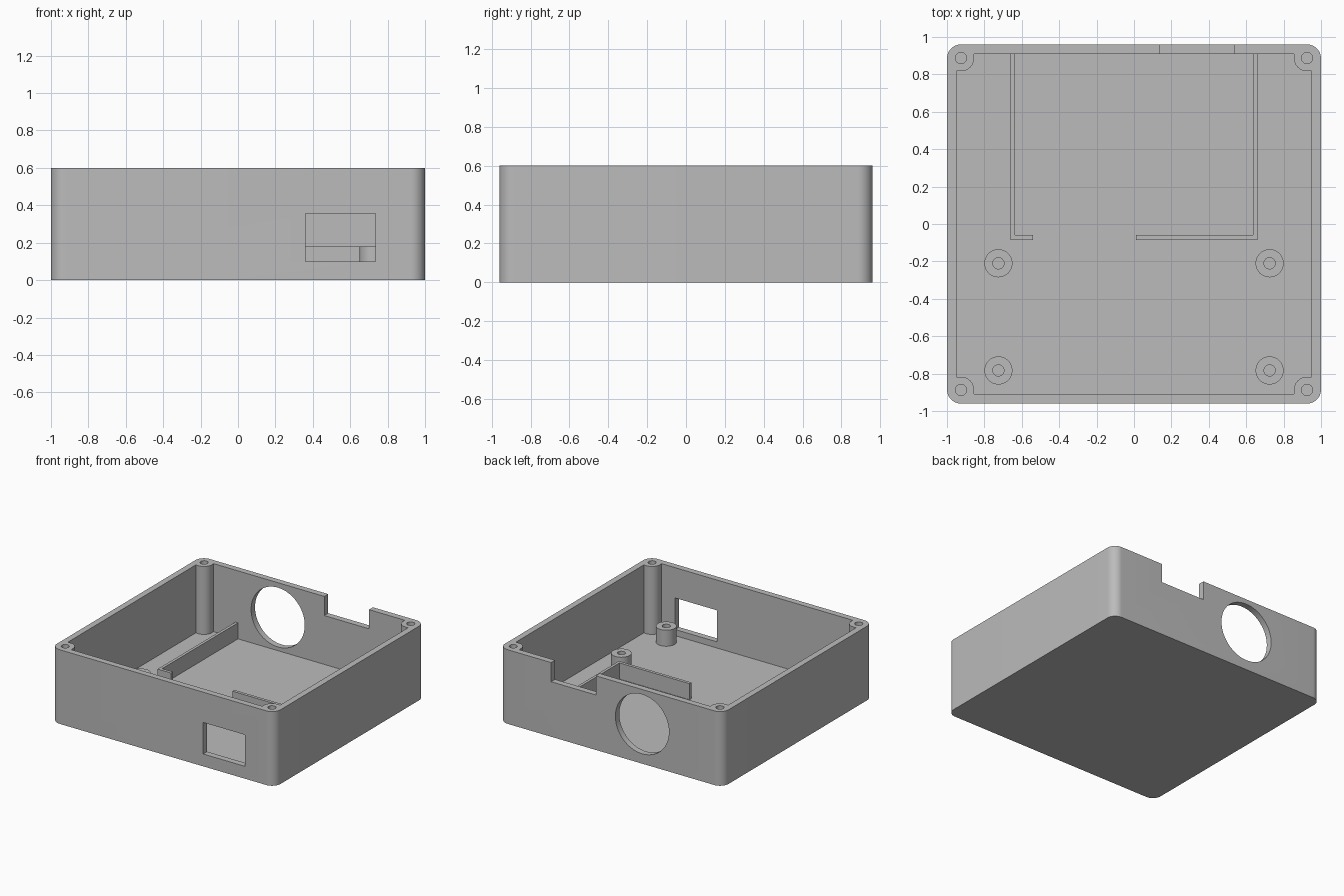
import bpy, bmesh, math

if "Cube" in bpy.data.objects:
    bpy.data.objects.remove(bpy.data.objects["Cube"], do_unlink=True)

# Overall dimensions
HX, HY, HEIGHT = 1.0, 0.96, 0.6
WALL, FLOOR, RADIUS = 0.05, 0.05, 0.075
POST_X, POST_Y, POST_R = 0.925, 0.887, 0.07
SCREW_R = 0.03
RAIL_TOP = 0.18
MIRRORS = [(1, 1), (-1, 1), (-1, -1), (1, -1)]

grey = bpy.data.materials.new("plain grey")
grey.use_nodes = True
grey.diffuse_color = (0.5, 0.5, 0.5, 1)
grey.node_tree.nodes["Principled BSDF"].inputs["Base Color"].default_value = (0.5, 0.5, 0.5, 1)


def arc(cx, cy, r, start, end, steps):
    angles = [math.radians(start + (end - start) * i / steps) for i in range(steps + 1)]
    return [(cx + r * math.cos(a), cy + r * math.sin(a)) for a in angles]


def circle(cx, cy, r, steps=48):
    return arc(cx, cy, r, 0, 360, steps)[:-1]


def rect(x0, x1, y0, y1):
    return [(x0, y0), (x1, y0), (x1, y1), (x0, y1)]


def four_corners(points):
    """Repeat one corner's outline in all four quadrants as a closed loop."""
    loop = []
    for sx, sy in MIRRORS:
        corner = [(sx * x, sy * y) for x, y in points]
        loop += corner if sx * sy > 0 else corner[::-1]
    return loop


def prism(name, outline, lo, hi, along_y=False):
    """Extrude an outline upward, or an x-z outline along y."""
    bm = bmesh.new()
    face = bm.faces.new([bm.verts.new((u, lo, v) if along_y else (u, v, lo)) for u, v in outline])
    new = bmesh.ops.extrude_face_region(bm, geom=[face])["geom"]
    shift = (0, hi - lo, 0) if along_y else (0, 0, hi - lo)
    bmesh.ops.translate(bm, vec=shift, verts=[g for g in new if isinstance(g, bmesh.types.BMVert)])
    bmesh.ops.recalc_face_normals(bm, faces=bm.faces[:])
    mesh = bpy.data.meshes.new(name)
    bm.to_mesh(mesh)
    bm.free()
    mesh.materials.append(grey)
    obj = bpy.data.objects.new(name, mesh)
    bpy.context.collection.objects.link(obj)
    return obj


def activate(obj):
    bpy.ops.object.select_all(action='DESELECT')
    obj.select_set(True)
    bpy.context.view_layer.objects.active = obj


def cut(obj, cutter):
    mod = obj.modifiers.new("cut", 'BOOLEAN')
    mod.operation, mod.solver, mod.object = 'DIFFERENCE', 'EXACT', cutter
    activate(obj)
    bpy.ops.object.modifier_apply(modifier=mod.name)
    bpy.data.objects.remove(cutter, do_unlink=True)


def smooth(obj):
    activate(obj)
    bpy.ops.object.shade_smooth_by_angle(angle=math.radians(30))


# Tray body with rounded vertical corners
body = prism("enclosure_body",
             four_corners(arc(HX - RADIUS, HY - RADIUS, RADIUS, 0, 90, 12)), 0, HEIGHT)

# Cavity that leaves a rounded screw post in each corner
ix, iy = HX - WALL, HY - WALL
post = [(ix, POST_Y - POST_R)] + arc(POST_X, POST_Y, POST_R, 270, 180, 12) + [(POST_X - POST_R, iy)]
cut(body, prism("cavity_cutter", four_corners(post), FLOOR, HEIGHT + 0.1))

# Screw holes in the corner posts
for sx, sy in MIRRORS:
    cut(body, prism("screw_cutter", circle(sx * POST_X, sy * POST_Y, SCREW_R, 32), 0.3, HEIGHT + 0.1))

# Front window, round back opening and back rim notch
cut(body, prism("window_cutter", rect(0.36, 0.735, 0.1, 0.355), -1.1, -0.88, True))
cut(body, prism("round_cutter", circle(-0.28, 0.32, 0.24, 64), 0.88, 1.1, True))
cut(body, prism("notch_cutter", rect(0.135, 0.535, HEIGHT - 0.155, HEIGHT + 0.1), 0.88, 1.1, True))
smooth(body)

# Hollow board standoffs
for side, x in (("left", 0.725), ("right", -0.725)):
    for place, y in (("front", -0.783), ("rear", -0.21)):
        standoff = prism(f"{place}_{side}_standoff", circle(x, y, 0.075), FLOOR, RAIL_TOP)
        cut(standoff, prism("bore_cutter", circle(x, y, SCREW_R, 32), FLOOR + 0.01, RAIL_TOP + 0.1))
        smooth(standoff)

# L-shaped guide rails running to the back wall
for name, s, lip_end in (("left_rail", 1, 0.01), ("right_rail", -1, 0.54)):
    outline = [(0.66, -0.085), (0.66, iy), (0.637, iy), (0.637, -0.06), (lip_end, -0.06), (lip_end, -0.085)]
    prism(name, [(s * x, y) for x, y in outline], FLOOR, RAIL_TOP)
